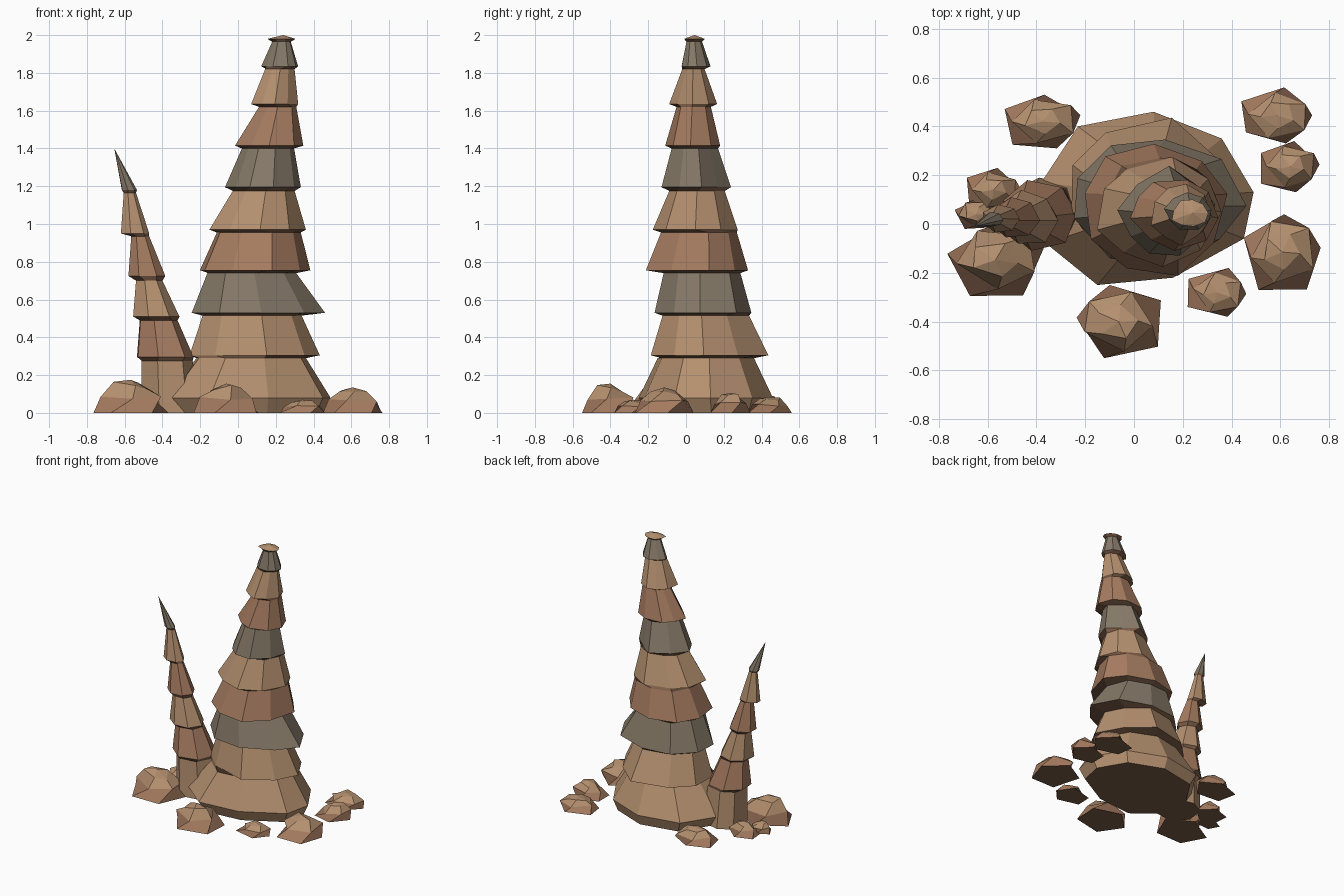
import bpy, bmesh, math, random

if "Cube" in bpy.data.objects:
    bpy.data.objects.remove(bpy.data.objects["Cube"])


def material(name, rgb):
    m = bpy.data.materials.new(name)
    m.diffuse_color = (*rgb, 1)
    m.use_nodes = True
    m.node_tree.nodes["Principled BSDF"].inputs["Base Color"].default_value = m.diffuse_color
    return m


MATS = [material("tan_stone", (0.46, 0.28, 0.16)), material("red_stone", (0.38, 0.2, 0.117)),
        material("grey_stone", (0.24, 0.195, 0.14)), material("dark_underside", (0.2, 0.11, 0.065))]
TAN, RED, GREY, DARK = range(4)


def fit(shape, box, z, pull=0.0):
    """Stretch a 2D outline to the bounds (x0, x1, y0, y1) at height z, pulling in its corners."""
    x0, x1, y0, y1 = box
    xs, ys = [p[0] for p in shape], [p[1] for p in shape]
    u = lambda v, a: 2 * (v - min(a)) / (max(a) - min(a)) - 1
    out = []
    for x, y in shape:
        p, q = u(x, xs), u(y, ys)
        s = 1 - pull * min(1, 2 * abs(p * q))
        out.append(((x0 + x1) / 2 + (x1 - x0) / 2 * p * s, (y0 + y1) / 2 + (y1 - y0) / 2 * q * s, z))
    return out


def polygon(n, rng, phase=0.0, wobble=0.12):
    pts = []
    for i in range(n):
        a = phase + (i + rng.uniform(-wobble, wobble)) * math.tau / n
        r = rng.uniform(1 - wobble, 1 + wobble * 0.5)
        pts.append((r * math.cos(a), r * math.sin(a)))
    return pts


def loft(name, rings, colours, apex):
    """Skin a stack of rings, closing the bottom and ending in a point."""
    bm = bmesh.new()
    loops = [[bm.verts.new(p) for p in r] for r in rings]
    n = len(loops[0])
    bm.faces.new(loops[0][::-1]).material_index = DARK
    for k, (a, b) in enumerate(zip(loops, loops[1:])):
        for i in range(n):
            j = (i + 1) % n
            bm.faces.new((a[i], a[j], b[j], b[i])).material_index = colours[k]
    tip = bm.verts.new(apex)
    for i in range(n):
        bm.faces.new((loops[-1][i], loops[-1][(i + 1) % n], tip)).material_index = colours[-1]
    bmesh.ops.recalc_face_normals(bm, faces=bm.faces)
    me = bpy.data.meshes.new(name)
    bm.to_mesh(me)
    bm.free()
    for m in MATS:
        me.materials.append(m)
    ob = bpy.data.objects.new(name, me)
    bpy.context.collection.objects.link(ob)
    return ob


# Main spire: base outline, then (skirt z, skirt bounds, neck z, neck bounds, colour)
BASE = [(0.49, 0.13), (0.36, 0.35), (0.08, 0.46), (-0.23, 0.40), (-0.38, 0.17),
        (-0.36, -0.08), (-0.15, -0.25), (0.16, -0.22), (0.45, -0.06)]
TIERS = [
    (0.305, (-0.28, 0.44, -0.20, 0.45), 0.515, (-0.20, 0.34, -0.13, 0.34), TAN),
    (0.53, (-0.265, 0.465, -0.17, 0.35), 0.74, (-0.17, 0.31, -0.12, 0.29), GREY),
    (0.755, (-0.22, 0.40, -0.23, 0.33), 0.955, (-0.12, 0.34, -0.14, 0.27), RED),
    (0.97, (-0.17, 0.36, -0.18, 0.285), 1.175, (-0.035, 0.30, -0.09, 0.21), TAN),
    (1.195, (-0.07, 0.34, -0.14, 0.24), 1.40, (0.02, 0.30, -0.08, 0.17), GREY),
    (1.415, (-0.02, 0.35, -0.11, 0.19), 1.62, (0.11, 0.31, -0.05, 0.135), RED),
    (1.635, (0.06, 0.32, -0.09, 0.17), 1.82, (0.14, 0.30, -0.02, 0.10), TAN),
    (1.835, (0.12, 0.32, -0.03, 0.13), 1.965, (0.18, 0.28, 0.0, 0.085), GREY),
]
rng = random.Random(4)
rings = [fit(BASE, (-0.33, 0.45, -0.21, 0.43), 0), fit(BASE, (-0.38, 0.49, -0.25, 0.46), 0.08),
         fit(BASE, (-0.22, 0.36, -0.15, 0.36), 0.29)]
colours = [TAN, TAN]
for z0, box0, z1, box1, c in TIERS:
    shape = polygon(9, rng, rng.uniform(-0.1, 0.2))
    rings += [fit(shape, box0, z0, 0.1), fit(shape, box1, z1, 0.06)]
    colours += [DARK, c]
rings.append(fit(polygon(9, rng), (0.155, 0.305, -0.01, 0.10), 1.98))
colours += [DARK, TAN]
loft("main_spire", rings, colours, (0.24, 0.045, 2.0))

# Small leaning spire
SIDE = [
    (0.0, (-0.51, -0.21, -0.10, 0.19), 0.275, (-0.51, -0.24, -0.09, 0.17), TAN),
    (0.295, (-0.535, -0.235, -0.11, 0.18), 0.49, (-0.52, -0.32, -0.06, 0.12), RED),
    (0.51, (-0.555, -0.31, -0.08, 0.14), 0.70, (-0.54, -0.40, -0.04, 0.09), TAN),
    (0.725, (-0.58, -0.385, -0.055, 0.11), 0.935, (-0.565, -0.47, -0.02, 0.06), RED),
    (0.95, (-0.62, -0.47, -0.035, 0.08), 1.165, (-0.605, -0.54, 0.0, 0.045), TAN),
]
rings, colours = [], []
for z0, box0, z1, box1, c in SIDE:
    shape = polygon(7, rng, rng.uniform(-0.1, 0.1), 0.08)
    rings += [fit(shape, box0, z0), fit(shape, box1, z1)]
    colours += [c, DARK]
rings.append(fit(polygon(7, rng, 0, 0.08), (-0.615, -0.535, -0.01, 0.05), 1.18))
colours += [GREY]
loft("side_spire", rings, colours, (-0.655, -0.01, 1.40))

# Scattered rocks: bounds, height and turn of the five-sided foot
ROCKS = [
    (-0.53, -0.22, 0.31, 0.53, 0.10, 0.2), (0.44, 0.73, 0.33, 0.56, 0.085, 0.05),
    (0.52, 0.76, 0.13, 0.34, 0.105, 0.1), (0.45, 0.765, -0.27, 0.04, 0.135, 0.25),
    (0.22, 0.46, -0.38, -0.18, 0.07, 0.0), (-0.235, 0.11, -0.55, -0.25, 0.155, 0.62),
    (-0.765, -0.37, -0.295, 0.0, 0.175, 0.35), (-0.685, -0.465, 0.05, 0.23, 0.09, 0.1),
    (-0.735, -0.56, -0.02, 0.10, 0.07, 0.4),
]
for k, (x0, x1, y0, y1, h, turn) in enumerate(ROCKS):
    cx, cy, w, d = (x0 + x1) / 2, (y0 + y1) / 2, (x1 - x0) / 2, (y1 - y0) / 2
    rings = []
    for s, t, twist in ((1.0, 0.0, 0.0), (0.81, 0.5, 0.5), (0.46, 0.87, 0.8)):
        shape = polygon(5, rng, turn + twist, 0.08)
        ring = fit(shape, (cx - w * s, cx + w * s, cy - d * s, cy + d * s), h * t)
        rings.append([(x, y, z * rng.uniform(0.8, 1.1)) for x, y, z in ring])
    loft(f"rock_{k + 1}", rings, [RED, TAN, TAN], (cx, cy, h))
